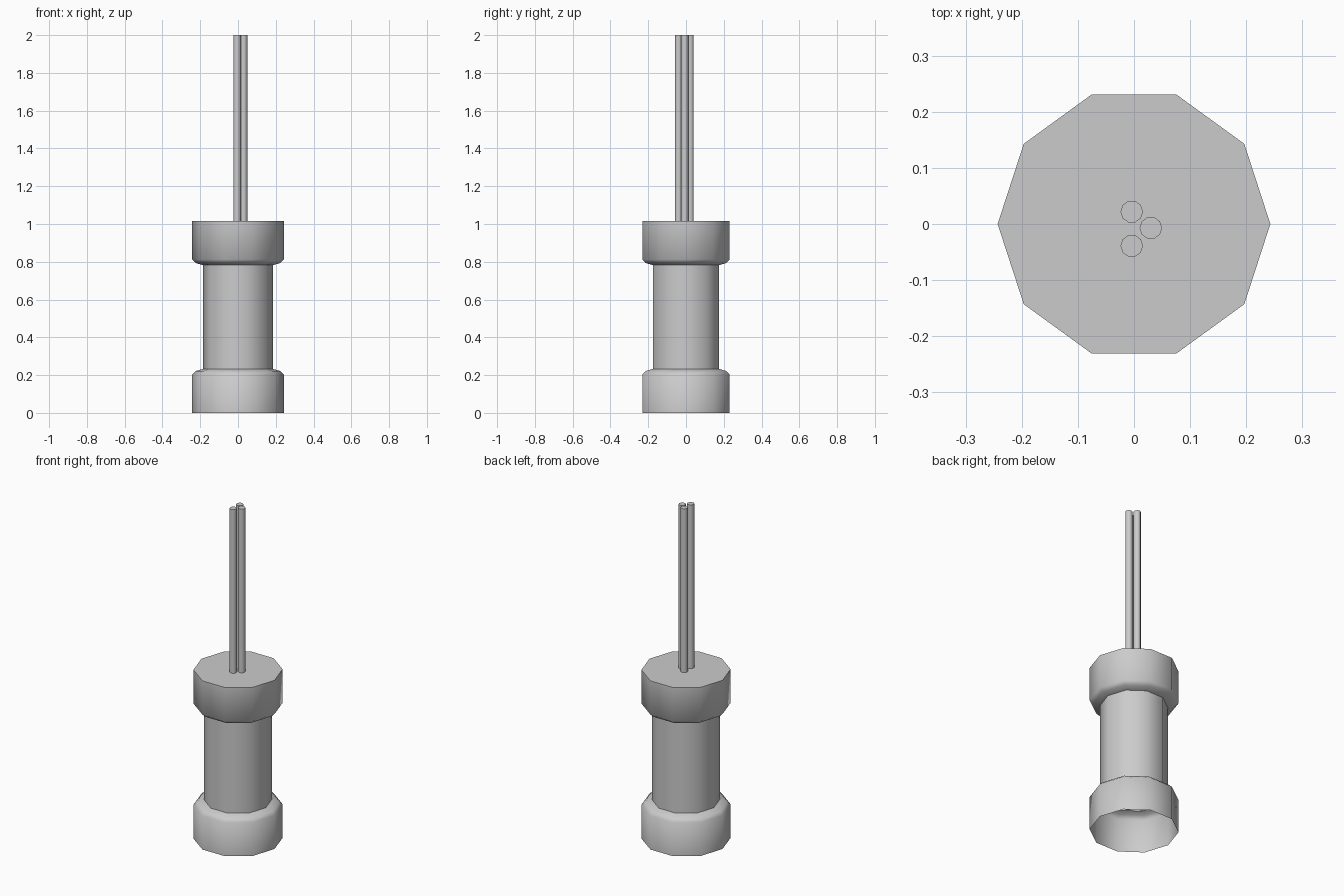
import bpy, bmesh, math

if "Cube" in bpy.data.objects:
    bpy.data.objects.remove(bpy.data.objects["Cube"])

SIDES = 10


def finish(name, bm):
    bmesh.ops.recalc_face_normals(bm, faces=bm.faces)
    mesh = bpy.data.meshes.new(name)
    bm.to_mesh(mesh)
    bm.free()
    obj = bpy.data.objects.new(name, mesh)
    bpy.context.collection.objects.link(obj)
    bpy.context.view_layer.objects.active = obj
    for o in bpy.context.selected_objects:
        o.select_set(False)
    obj.select_set(True)
    bpy.ops.object.shade_smooth_by_angle(angle=math.radians(50))
    return obj


def lathe(name, profile, sides, centre=(0, 0), cap_top=False):
    """Revolve (radius, z) points; optionally fill the last ring."""
    bm = bmesh.new()
    rings = []
    for r, z in profile:
        rings.append([bm.verts.new((centre[0] + r * math.cos(2 * math.pi * i / sides),
                                    centre[1] + r * math.sin(2 * math.pi * i / sides), z))
                      for i in range(sides)])
    for a, b in zip(rings, rings[1:]):
        for i in range(sides):
            j = (i + 1) % sides
            bm.faces.new((a[i], a[j], b[j], b[i]))
    if cap_top:
        bm.faces.new(rings[-1])
    return finish(name, bm)


# Collar profile: straight wall, rounded shoulder, lip against the tube
collar = [(0.243, 0.0), (0.243, 0.203), (0.223, 0.222), (0.184, 0.233)]
HEIGHT = 1.015

lathe("bottom_collar", collar, SIDES)
lathe("top_collar", [(r, HEIGHT - z) for r, z in reversed(collar)], SIDES, cap_top=True)
lathe("body_tube", [(0.185, 0.228), (0.185, HEIGHT - 0.228)], SIDES)

# Three wires rising from the top
for n, centre in enumerate([(-0.004, -0.039), (0.03, -0.007), (-0.004, 0.022)], 1):
    lathe(f"wire_{n}", [(0.02, 1.0), (0.02, 2.0)], 10, centre, cap_top=True)
